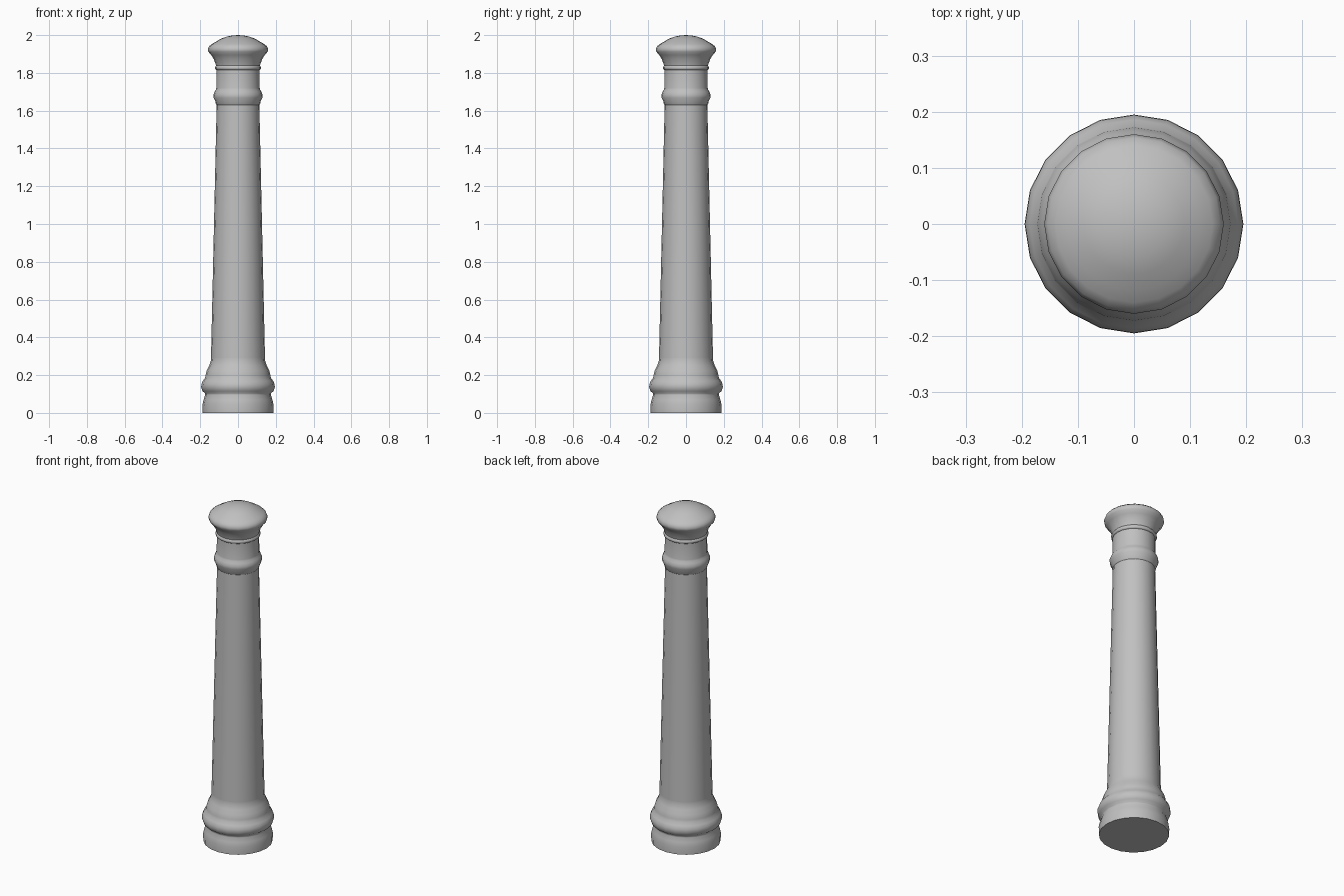
import bpy
import bmesh
from math import cos, sin, tau, radians

if "Cube" in bpy.data.objects:
    bpy.data.objects.remove(bpy.data.objects["Cube"], do_unlink=True)

SIDES = 20

stone = bpy.data.materials.new("grey_stone")
stone.use_nodes = True
stone.diffuse_color = (0.53, 0.53, 0.53, 1)
stone.node_tree.nodes["Principled BSDF"].inputs["Base Color"].default_value = stone.diffuse_color


def turned_part(name, profile):
    """Lathe a (radius, height) profile; ends at radius zero close to a point."""
    bm = bmesh.new()
    rings = []
    for r, z in profile:
        count = SIDES if r else 1
        rings.append([bm.verts.new((r * cos(tau * i / SIDES), r * sin(tau * i / SIDES), z))
                      for i in range(count)])
    for low, high in zip(rings, rings[1:]):
        for i in range(SIDES):
            j = (i + 1) % SIDES
            if len(high) == 1:
                bm.faces.new((low[i], low[j], high[0]))
            else:
                bm.faces.new((low[i], low[j], high[j], high[i]))
    if len(rings[0]) > 1:
        bm.faces.new(rings[0][::-1])
    if len(rings[-1]) > 1:
        bm.faces.new(rings[-1])
    mesh = bpy.data.meshes.new(name)
    bm.to_mesh(mesh)
    bm.free()
    mesh.materials.append(stone)
    obj = bpy.data.objects.new(name, mesh)
    bpy.context.collection.objects.link(obj)
    bpy.ops.object.select_all(action='DESELECT')
    obj.select_set(True)
    bpy.context.view_layer.objects.active = obj
    bpy.ops.object.shade_smooth_by_angle(angle=radians(50))


# Moulded foot: plinth, bulging ring and sloped collar
turned_part("base", [
    (.187, 0), (.188, .045), (.182, .07), (.174, .095), (.174, .103),
    (.188, .115), (.195, .135), (.194, .152), (.186, .17), (.174, .185),
    (.172, .2), (.165, .225), (.152, .25), (.144, .275), (.143, .29)])

# Tapered shaft
turned_part("shaft", [(.143, .29), (.128, .96), (.113, 1.63)])

# Raised band and neck
turned_part("neck", [
    (.113, 1.63), (.117, 1.635), (.12, 1.65), (.129, 1.668), (.13, 1.685),
    (.124, 1.7), (.117, 1.712), (.115, 1.72), (.114, 1.815)])

# Flared cap with a thin bead and a shallow dome
turned_part("cap", [
    (.114, 1.815), (.121, 1.82), (.122, 1.83), (.116, 1.838), (.118, 1.845),
    (.128, 1.872), (.142, 1.895), (.157, 1.912), (.16, 1.925), (.154, 1.94),
    (.14, 1.952), (.119, 1.964), (.09, 1.981), (.06, 1.992), (.03, 1.998),
    (0, 2.0)])
